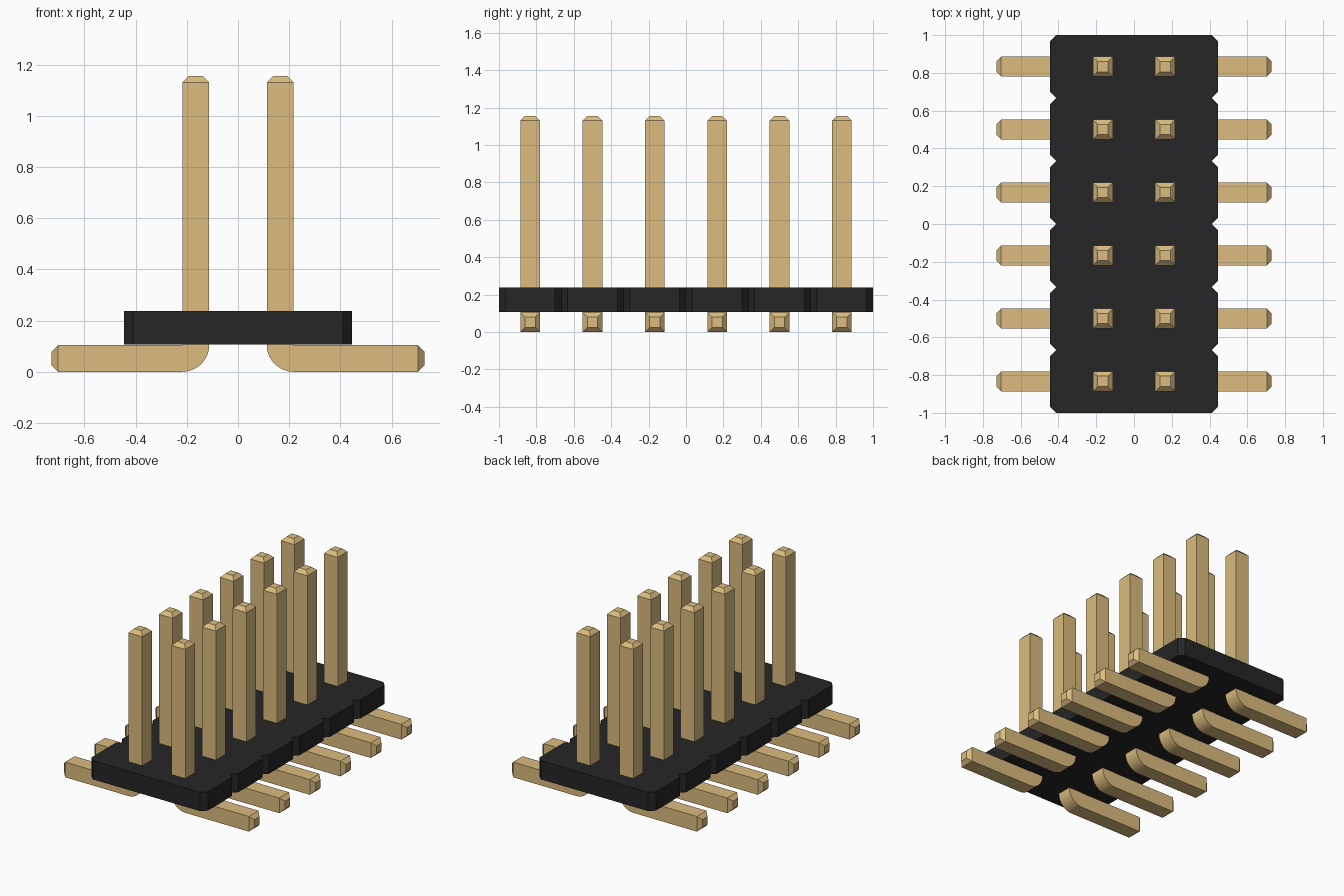
import bpy, bmesh, math

if "Cube" in bpy.data.objects:
    bpy.data.objects.remove(bpy.data.objects["Cube"], do_unlink=True)

PITCH = 1 / 3
HALF_X, BODY_BOTTOM, BODY_TOP, NOTCH = 0.445, 0.107, 0.237, 0.034
PIN_X, HALF, TIP = 0.165, 0.0525, 0.0275
PIN_TOP, FOOT_END, TAPER = 1.155, 0.728, 0.025


def material(name, colour):
    mat = bpy.data.materials.new(name)
    mat.use_nodes = True
    mat.diffuse_color = colour
    mat.node_tree.nodes["Principled BSDF"].inputs["Base Color"].default_value = colour
    return mat


def add_object(name, bm, mat):
    bmesh.ops.recalc_face_normals(bm, faces=bm.faces)
    mesh = bpy.data.meshes.new(name)
    bm.to_mesh(mesh)
    bm.free()
    mesh.materials.append(mat)
    obj = bpy.data.objects.new(name, mesh)
    bpy.context.collection.objects.link(obj)
    return obj


black = material("black plastic", (0.019, 0.019, 0.019, 1))
gold = material("gold metal", (0.708, 0.504, 0.21, 1))

# Housing: outline with chamfered corners and a V notch between pin rows
side = []
for i in range(6):
    low = -1 + i * PITCH
    side += [(HALF_X - NOTCH, low), (HALF_X, low + NOTCH), (HALF_X, low + PITCH - NOTCH)]
side.append((HALF_X - NOTCH, 1))
outline = side + [(-x, y) for x, y in reversed(side)]
bm = bmesh.new()
base = bm.faces.new([bm.verts.new((x, y, BODY_BOTTOM)) for x, y in outline])
top = bmesh.ops.extrude_face_region(bm, geom=[base])["geom"]
bmesh.ops.translate(bm, vec=(0, 0, BODY_TOP - BODY_BOTTOM),
                    verts=[g for g in top if isinstance(g, bmesh.types.BMVert)])
add_object("housing", bm, black)

# Pin: square sections lofted down the post, round the bend and along the foot
width = 2 * HALF
pivot_x, pivot_z = PIN_X + HALF, width


def section(centre, across, half):
    (cx, cz), (ax, az) = centre, across
    return [(cx + s * half * ax, t * half, cz + s * half * az)
            for s, t in ((-1, -1), (-1, 1), (1, 1), (1, -1))]


sections = [section((PIN_X, PIN_TOP), (1, 0), TIP),
            section((PIN_X, PIN_TOP - TAPER), (1, 0), HALF)]
STEPS = 12
for i in range(STEPS + 1):
    a = math.pi / 2 * i / STEPS
    across = (math.cos(a), math.sin(a))
    centre = (pivot_x - HALF * across[0], pivot_z - HALF * across[1])
    sections.append(section(centre, across, HALF))
sections += [section((FOOT_END - TAPER, HALF), (0, 1), HALF),
             section((FOOT_END, HALF), (0, 1), TIP)]

bm = bmesh.new()
rings = [[bm.verts.new(p) for p in s] for s in sections]
for a, b in zip(rings, rings[1:]):
    for k in range(4):
        n = (k + 1) % 4
        bm.faces.new((a[k], a[n], b[n], b[k]))
bm.faces.new(rings[0])
bm.faces.new(rings[-1])
bmesh.ops.remove_doubles(bm, verts=bm.verts, dist=0.0001)
pins = add_object("pins", bm, gold)
pins.location.y = -2.5 * PITCH

# Repeat along the housing and mirror to the other row
array = pins.modifiers.new("rows", "ARRAY")
array.count = 6
array.use_relative_offset = False
array.use_constant_offset = True
array.constant_offset_displace = (0, PITCH, 0)
pins.modifiers.new("other side", "MIRROR").use_axis[0] = True

# Smooth only the round bend
bpy.ops.object.select_all(action="DESELECT")
pins.select_set(True)
bpy.context.view_layer.objects.active = pins
bpy.ops.object.shade_smooth_by_angle(angle=math.radians(20))
